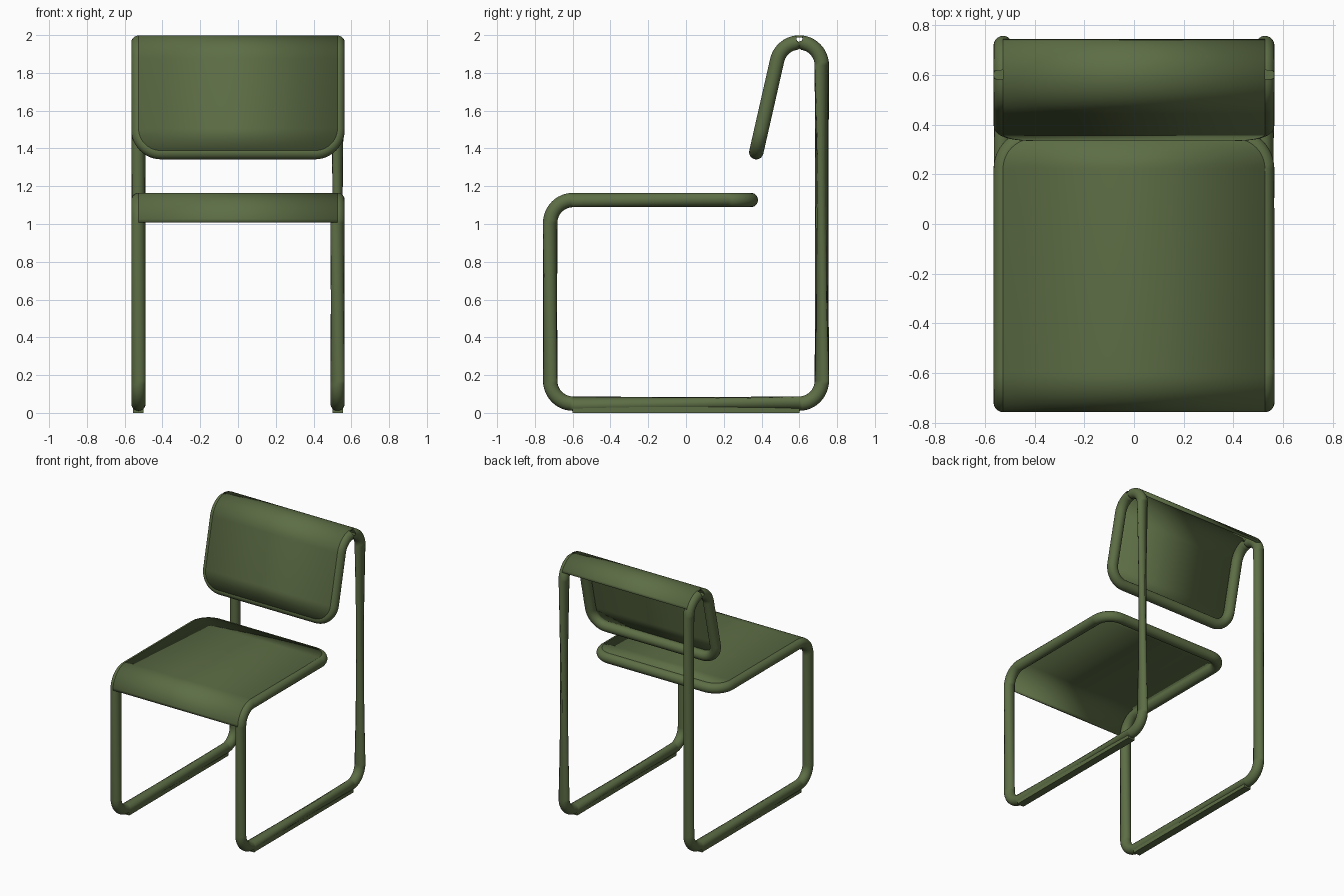
import bpy, bmesh, math
from mathutils import Vector

cube = bpy.data.objects.get("Cube")
if cube:
    bpy.data.objects.remove(cube)

TUBE = 0.038      # tube radius
BEND = 0.121      # centreline bend radius
HALF = 0.527      # centreline half width
BACK_END = Vector((0, 0.372, 1.38))
SEAT_END = Vector((0, 0.343, 1.127))

green = bpy.data.materials.new("olive_green")
green.use_nodes = True
colour = (0.11, 0.155, 0.06, 1)
green.diffuse_color = colour
bsdf = green.node_tree.nodes["Principled BSDF"]
bsdf.inputs["Base Color"].default_value = colour
bsdf.inputs["Roughness"].default_value = 0.6


def bend_corner(prev, corner, after, steps=12):
    """Points of a circular bend that replaces a sharp corner."""
    a, b = (prev - corner).normalized(), (after - corner).normalized()
    half = a.angle(b) / 2
    centre = corner + (a + b).normalized() * BEND / math.sin(half)
    start = corner + a * BEND / math.tan(half)
    u = (start - centre).normalized()
    v = -a
    turn = math.pi - 2 * half
    return [centre + BEND * (u * math.cos(turn * i / steps) + v * math.sin(turn * i / steps))
            for i in range(steps + 1)]


def bent_path(corners, closed=False):
    n = len(corners)
    path = []
    for i, c in enumerate(corners):
        if not closed and i in (0, n - 1):
            path.append(c.copy())
        else:
            path += bend_corner(corners[i - 1], c, corners[(i + 1) % n])
    return path


def smooth(obj, angle):
    obj.data.materials.append(green)
    bpy.ops.object.select_all(action='DESELECT')
    obj.select_set(True)
    bpy.context.view_layer.objects.active = obj
    bpy.ops.object.shade_smooth_by_angle(angle=math.radians(angle))


def add_mesh(name, bm):
    bmesh.ops.recalc_face_normals(bm, faces=bm.faces)
    mesh = bpy.data.meshes.new(name)
    bm.to_mesh(mesh)
    bm.free()
    obj = bpy.data.objects.new(name, mesh)
    bpy.context.collection.objects.link(obj)
    return obj


# Side outline of the frame, from the seat's rear edge round to the back's lower edge
side = [SEAT_END, Vector((0, -0.719, 1.127)), Vector((0, -0.719, 0.049)),
        Vector((0, 0.719, 0.049)), Vector((0, 0.719, 1.961)),
        Vector((0, 0.504, 1.961)), BACK_END]
shift = Vector((HALF, 0, 0))

# Tube frame: one closed loop swept with a round section
loop = bent_path([p + shift for p in side] + [p - shift for p in reversed(side)], closed=True)
bm = bmesh.new()
SIDES = 20
rings = []
for i, p in enumerate(loop):
    tangent = ((p - loop[i - 1]).normalized() + (loop[(i + 1) % len(loop)] - p).normalized()).normalized()
    if i == 0:
        normal = tangent.orthogonal()
    normal = (normal - tangent * normal.dot(tangent)).normalized()
    across = tangent.cross(normal)
    rings.append([bm.verts.new(p + TUBE * (normal * math.cos(math.tau * k / SIDES)
                                           + across * math.sin(math.tau * k / SIDES)))
                  for k in range(SIDES)])
for i, ring in enumerate(rings):
    nxt = rings[(i + 1) % len(rings)]
    # match the closing ring to the nearest vertex of the first one
    off = min(range(SIDES), key=lambda k: (nxt[k].co - ring[0].co).length)
    for k in range(SIDES):
        bm.faces.new((ring[k], ring[(k + 1) % SIDES],
                      nxt[(k + 1 + off) % SIDES], nxt[(k + off) % SIDES]))
smooth(add_mesh("tube_frame", bm), 60)


def panel(name, path, up):
    """Thin sheet laid over the tubes, with rounded corners at its first end."""
    direction = (path[1] - path[0]).normalized()
    ends = [path[0] + direction * BEND * (1 - math.cos(math.pi / 2 * i / 12)) for i in range(13)]
    widths = [HALF - BEND + BEND * math.sin(math.pi / 2 * i / 12) for i in range(13)]
    path = ends + path[1:]
    widths += [HALF] * (len(path) - len(widths))
    bm = bmesh.new()
    rows = []
    for i, (p, w) in enumerate(zip(path, widths)):
        tangent = (path[min(i + 1, len(path) - 1)] - path[max(i - 1, 0)]).normalized()
        outward = Vector((up, 0, 0)).cross(tangent)
        q = p + outward * TUBE
        rows.append([bm.verts.new(q + Vector((s * w, 0, 0))) for s in (-1, 1)])
    for a, b in zip(rows, rows[1:]):
        bm.faces.new((a[0], a[1], b[1], b[0]))
    obj = add_mesh(name, bm)
    # make the outer face the one that lies over the tubes
    first = obj.data.polygons[0].normal
    outward = Vector((up, 0, 0)).cross(direction)
    if first.dot(outward) < 0:
        obj.data.flip_normals()
    solid = obj.modifiers.new("thickness", 'SOLIDIFY')
    solid.thickness = 0.012
    solid.offset = -1
    smooth(obj, 35)


# Seat sheet runs forward and over the front bend
panel("seat_panel", bent_path(side[:3])[:-1], -1)

# Back sheet runs up the front and over the top bend, ending behind
back = bent_path([side[6], side[5], side[4], side[3]])[:-1]
panel("back_panel", [p for p in back if p.y < 0.6 or p.z > 1.88], 1)

# Flat glides under the floor rails
for label, s in (("left", 1), ("right", -1)):
    bm = bmesh.new()
    bmesh.ops.create_cube(bm, size=1)
    bmesh.ops.scale(bm, vec=(0.056, 1.2, 0.03), verts=bm.verts)
    bmesh.ops.translate(bm, vec=(s * HALF, 0, 0.015), verts=bm.verts)
    smooth(add_mesh(label + "_floor_glide", bm), 30)
